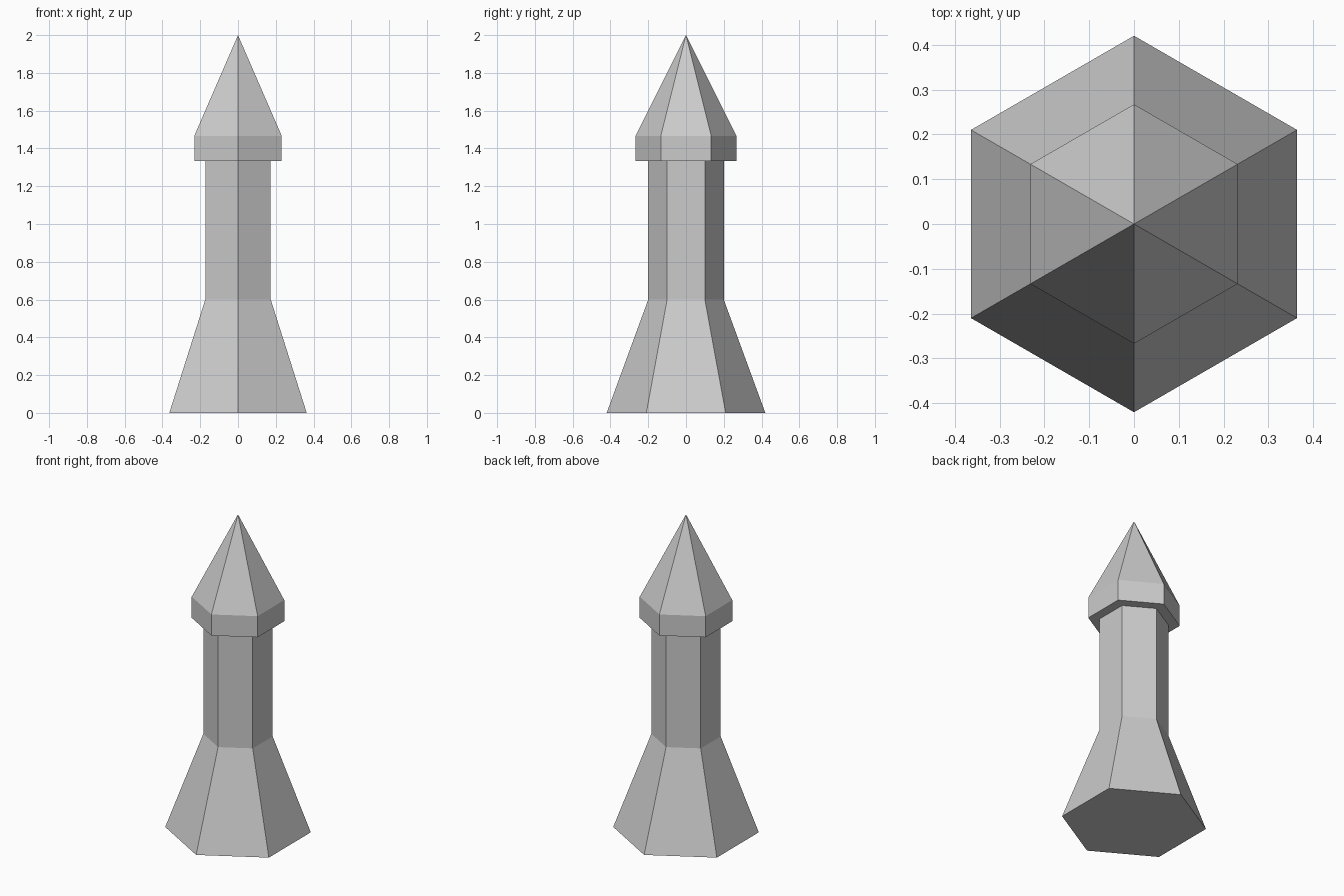
import bpy
import bmesh
from math import cos, sin, pi

if "Cube" in bpy.data.objects:
    bpy.data.objects.remove(bpy.data.objects["Cube"])

SIDES = 6


def hex_part(name, profile, close_bottom=False, apex=None):
    """Skin hexagonal rings given as (radius, z), with corners on +/-y."""
    bm = bmesh.new()
    angles = [pi / 2 + 2 * pi * k / SIDES for k in range(SIDES)]
    rings = [[bm.verts.new((r * cos(a), r * sin(a), z)) for a in angles]
             for r, z in profile]
    for low, high in zip(rings, rings[1:]):
        for i in range(SIDES):
            j = (i + 1) % SIDES
            bm.faces.new((low[i], low[j], high[j], high[i]))
    if close_bottom:
        bm.faces.new(rings[0][::-1])
    if apex is not None:
        tip = bm.verts.new((0, 0, apex))
        for i in range(SIDES):
            bm.faces.new((rings[-1][i], rings[-1][(i + 1) % SIDES], tip))
    mesh = bpy.data.meshes.new(name)
    bm.to_mesh(mesh)
    bm.free()
    obj = bpy.data.objects.new(name, mesh)
    bpy.context.collection.objects.link(obj)
    return obj


# Flared foot, closed underneath
hex_part("flared_base", [(0.42, 0), (0.2, 0.6)], close_bottom=True)

# Straight column
hex_part("shaft", [(0.2, 0.6), (0.2, 1.333)])

# Overhanging collar with pointed tip
hex_part("pointed_head", [(0.2, 1.333), (0.267, 1.333), (0.267, 1.467)], apex=2.0)
